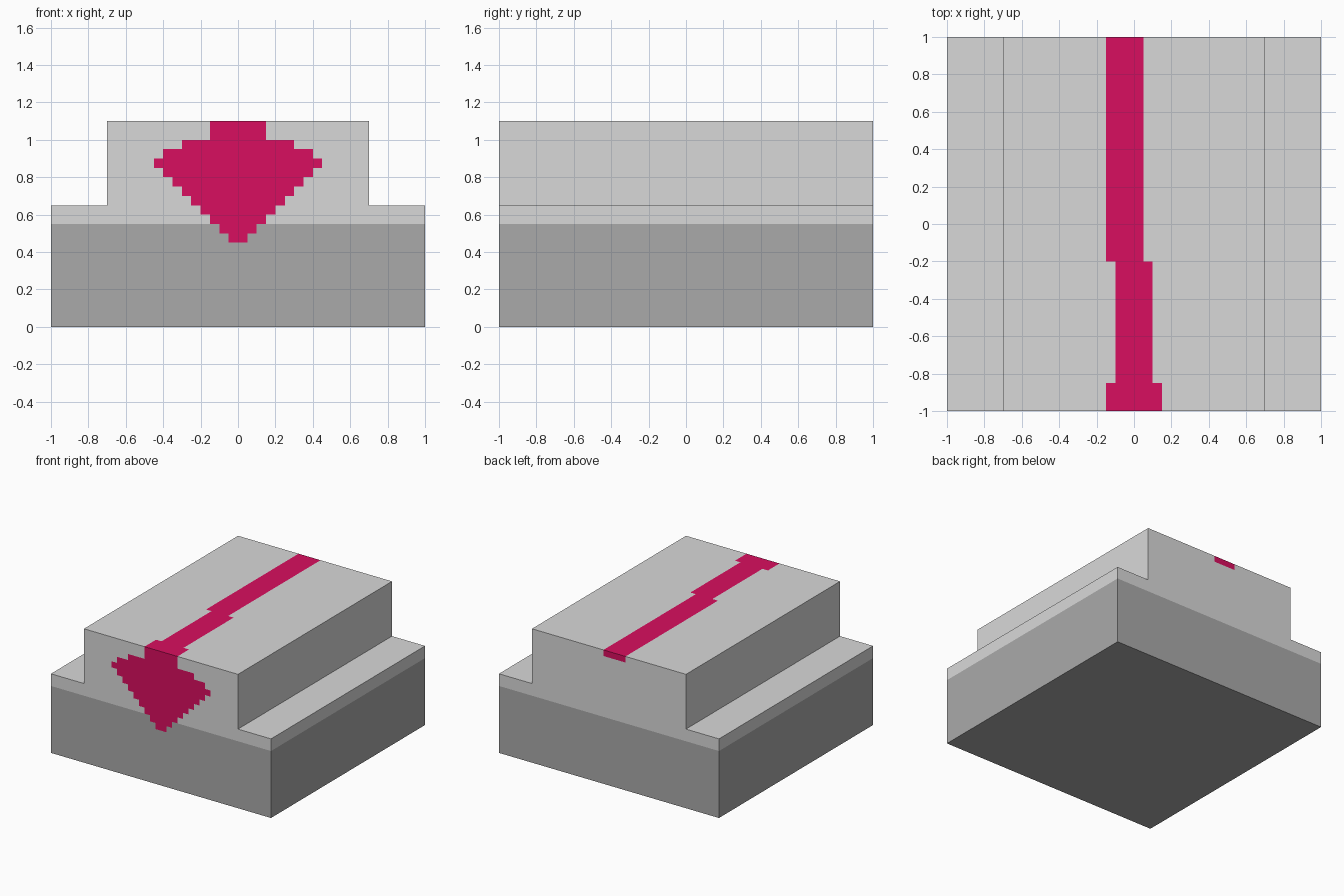
import bpy
import bmesh
from mathutils import Vector

if "Cube" in bpy.data.objects:
    bpy.data.objects.remove(bpy.data.objects["Cube"])


def material(name, color):
    mat = bpy.data.materials.new(name)
    mat.diffuse_color = (*color, 1.0)
    mat.use_nodes = True
    mat.node_tree.nodes["Principled BSDF"].inputs["Base Color"].default_value = mat.diffuse_color
    return mat


MATS = [
    material("light_grey", (0.694, 0.694, 0.694)),
    material("dark_grey", (0.402, 0.402, 0.402)),
    material("crimson", (0.694, 0.0045, 0.115)),
]

SHOULDER, TOP, BAND = 0.65, 1.10, 0.55

# Stepped emblem on the front: (bottom z, top z, half width)
EMBLEM = [(0.45 + 0.05 * i, 0.50 + 0.05 * i, 0.05 + 0.05 * i) for i in range(9)]
EMBLEM += [(0.90, 0.95, 0.40), (0.95, 1.00, 0.30), (1.00, 1.10, 0.15)]

# Stripe along the top: (start y, end y, left x, right x)
STRIPE = [(-1.0, -0.85, -0.15, 0.15), (-0.85, -0.20, -0.10, 0.10),
          (-0.20, 1.0, -0.15, 0.05)]


def paint(normal, c):
    """Material index from a face's direction and centre."""
    if normal.y < -0.5:
        if any(a < c.z < b and abs(c.x) < w for a, b, w in EMBLEM):
            return 2
    elif normal.z > 0.5 and c.z > TOP - 0.01:
        if any(a < c.y < b and l < c.x < r for a, b, l, r in STRIPE):
            return 2
    elif normal.y > 0.5 and c.z > 1.05 and -0.15 < c.x < 0.05:
        return 2  # stripe end folding over the back edge
    return 1 if c.z < BAND else 0


def painted_block(name, half_x, z0, z1):
    bm = bmesh.new()
    bmesh.ops.create_cube(bm, size=1.0)
    for v in bm.verts:
        v.co = Vector((v.co.x * 2 * half_x, v.co.y * 2, z0 + (v.co.z + 0.5) * (z1 - z0)))

    # Cut along every colour boundary
    cuts = [(0, s * 0.05 * i) for i in range(1, 10) for s in (-1, 1)]
    cuts += [(0, -0.7), (0, 0.7), (1, -0.85), (1, -0.20)]
    cuts += [(2, 0.05 * i) for i in range(9, 22)]
    limits = [(-half_x, half_x), (-1, 1), (z0, z1)]
    for axis, pos in cuts:
        lo, hi = limits[axis]
        if not lo + 0.01 < pos < hi - 0.01:
            continue
        point, normal = Vector(), Vector()
        point[axis], normal[axis] = pos, 1.0
        bmesh.ops.bisect_plane(bm, geom=bm.verts[:] + bm.edges[:] + bm.faces[:],
                               plane_co=point, plane_no=normal, dist=1e-5)

    # Remove the hidden joint between the two blocks
    hidden = [f for f in bm.faces if abs(f.calc_center_median().z - SHOULDER) < 1e-4
              and abs(f.normal.z) > 0.5 and abs(f.calc_center_median().x) < 0.7]
    bmesh.ops.delete(bm, geom=hidden, context='FACES')
    bm.normal_update()
    for f in bm.faces:
        f.material_index = paint(f.normal, f.calc_center_median())

    mesh = bpy.data.meshes.new(name)
    for mat in MATS:
        mesh.materials.append(mat)
    bm.to_mesh(mesh)
    bm.free()
    obj = bpy.data.objects.new(name, mesh)
    bpy.context.collection.objects.link(obj)
    return obj


# Wide base with a dark lower band, and the raised block on it
painted_block("base", 1.0, 0.0, SHOULDER)
painted_block("raised_block", 0.7, SHOULDER, TOP)
